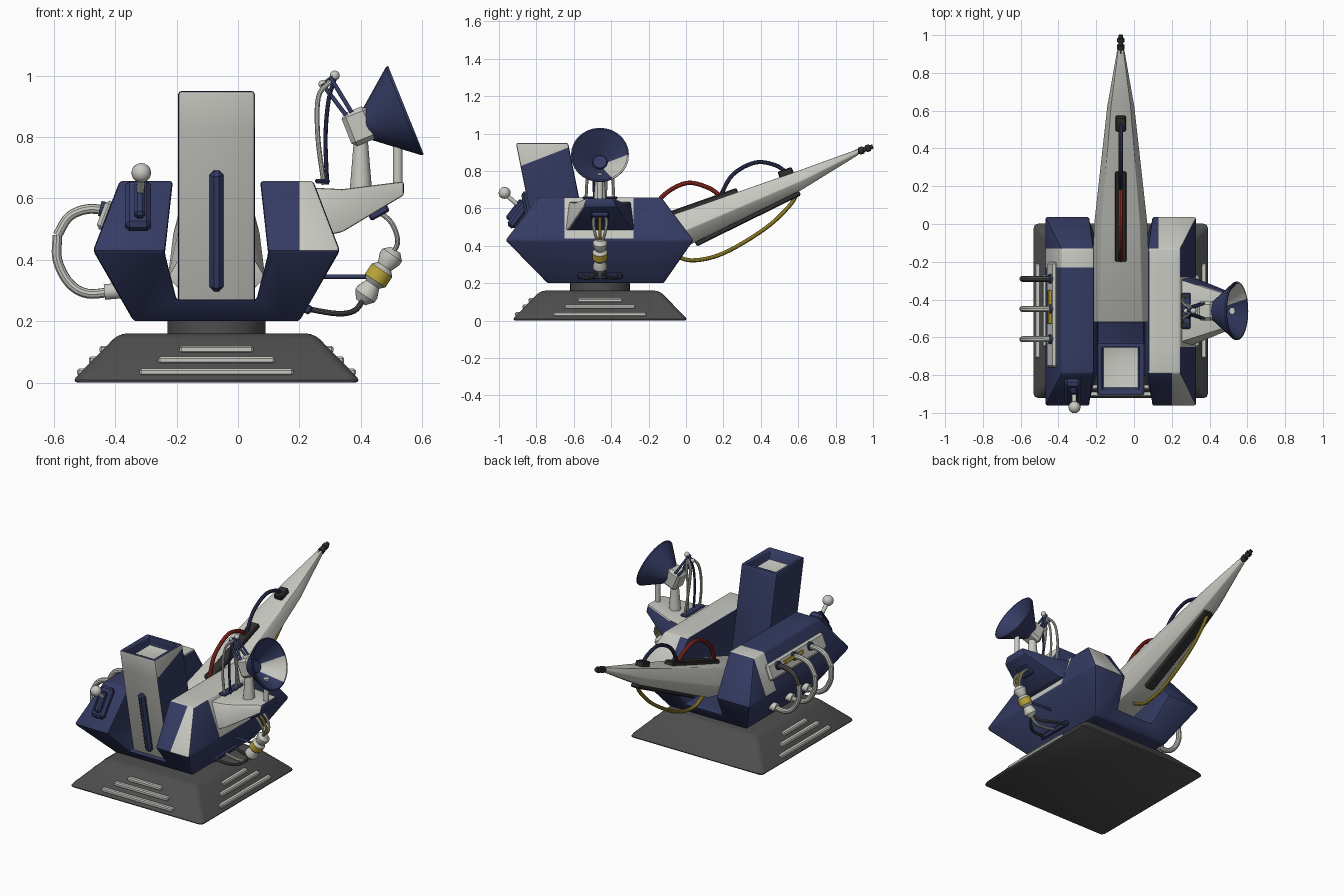
import bpy, bmesh, math
from mathutils import Vector as V, Matrix as M

if "Cube" in bpy.data.objects:
    bpy.data.objects.remove(bpy.data.objects["Cube"])

CX, CY = -0.07, -0.46


def mat(name, *rgb):
    m = bpy.data.materials.new(name)
    m.diffuse_color = (*rgb, 1)
    m.use_nodes = True
    m.node_tree.nodes["Principled BSDF"].inputs["Base Color"].default_value = m.diffuse_color
    return m


NAVY = mat("navy", .035, .044, .125)
LIGHT = mat("light grey", .58, .58, .54)
DARK = mat("dark grey", .075, .075, .075)
BLACK = mat("near black", .03, .03, .03)
RED = mat("red", .36, .03, .02)
YELLOW = mat("yellow", .5, .38, .04)


def make(name, bm, mats, bevel=0, planes=(), rule=None, seg=2):
    """Bevel, cut paint lines, colour by rule and link the object."""
    bmesh.ops.recalc_face_normals(bm, faces=bm.faces)
    if bevel:
        es = [e for e in bm.edges if e.is_manifold and e.calc_face_angle(0) > .3]
        bmesh.ops.bevel(bm, geom=es, offset=bevel, segments=seg, affect='EDGES', profile=.5, clamp_overlap=True)
    for co, no in planes:
        bmesh.ops.bisect_plane(bm, geom=bm.verts[:] + bm.edges[:] + bm.faces[:], plane_co=co, plane_no=no)
    bm.normal_update()
    if rule:
        for f in bm.faces:
            f.material_index = rule(f.calc_center_median(), f.normal)
    for f in bm.faces:
        f.smooth = True
    me = bpy.data.meshes.new(name)
    bm.to_mesh(me)
    bm.free()
    for m in mats:
        me.materials.append(m)
    me.set_sharp_from_angle(angle=math.radians(32))
    ob = bpy.data.objects.new(name, me)
    bpy.context.collection.objects.link(ob)
    return ob


def loft_bm(rings, closed_caps=True):
    bm = bmesh.new()
    rs = [[bm.verts.new(p) for p in r] for r in rings]
    n = len(rs[0])
    for a, b in zip(rs, rs[1:]):
        for i in range(n):
            bm.faces.new((a[i], a[(i + 1) % n], b[(i + 1) % n], b[i]))
    if closed_caps:
        bm.faces.new(rs[0])
        bm.faces.new(rs[-1])
    return bm


def rect(x0, x1, y0, y1, z):
    return [(x0, y0, z), (x1, y0, z), (x1, y1, z), (x0, y1, z)]


def box(name, c, size, m, rot=None, bevel=.006):
    bm = bmesh.new()
    bmesh.ops.create_cube(bm, size=1)
    r = rot.to_4x4() if rot else M()
    bm.transform(M.Translation(c) @ r @ M.Diagonal((*size, 1)))
    return make(name, bm, [m], bevel, seg=1)


def lathe(name, o, axis, prof, mats, idx=None, n=20):
    """Turn (radius, distance) points round an axis; idx gives a colour per band."""
    q = V(axis).normalized().to_track_quat('Z', 'Y')
    rings = [[V(o) + q @ V((max(r, 1e-4) * math.cos(6.28319 * k / n), max(r, 1e-4) * math.sin(6.28319 * k / n), t))
              for k in range(n)] for r, t in prof]
    bm = loft_bm(rings)
    bm.faces.ensure_lookup_table()
    for j, k in enumerate(idx or []):
        for i in range(n):
            bm.faces[j * n + i].material_index = k
    return make(name, bm, mats)


def rod(name, a, b, r1, m, r2=None, n=14):
    d = V(b) - V(a)
    return lathe(name, a, d, [(r1, 0), (r1 if r2 is None else r2, d.length)], [m], n=n)


def ball(name, c, r, m):
    pr = [(r * math.sin(math.pi * i / 10), -r * math.cos(math.pi * i / 10)) for i in range(11)]
    return lathe(name, c, (0, 0, 1), pr, [m], n=16)


def tube(name, pts, r, m, n=10, per=6):
    """Round cable through points, smoothed with a Catmull-Rom curve."""
    p = [V(q) for q in pts]
    p = [2 * p[0] - p[1]] + p + [2 * p[-1] - p[-2]]
    path = []
    for i in range(1, len(p) - 2):
        a, b, c, d = p[i - 1:i + 3]
        for k in range(per):
            t = k / per
            path.append(.5 * (2 * b + (c - a) * t + (2 * a - 5 * b + 4 * c - d) * t * t
                              + (3 * b - a - 3 * c + d) * t ** 3))
    path.append(p[-2])
    rings, u = [], None
    for i, q in enumerate(path):
        t = (path[min(i + 1, len(path) - 1)] - path[max(i - 1, 0)]).normalized()
        u = t.orthogonal() if u is None else u - t * u.dot(t)
        u.normalize()
        w = t.cross(u)
        rings.append([q + r * (u * math.cos(6.28319 * k / n) + w * math.sin(6.28319 * k / n)) for k in range(n)])
    return make(name, loft_bm(rings), [m])


# base with vent bars on the front, left and right
sq = lambda h, z: rect(CX - h, CX + h, CY - h, CY + h, z)
make("base", loft_bm([sq(.475, 0), sq(.318, .16)]), [DARK], .025, seg=3)
for a in (0, 90, -90):
    R = M.Rotation(math.radians(a), 3, 'Z')
    for half, z in ((.12, .108), (.19, .073), (.25, .034)):
        box("base_vent", V((CX, CY, z)) + R @ V((0, -(.462 - z * .98), 0)), (2 * half, .05, .024), LIGHT, R)
rod("turntable_neck", (CX, CY, .14), (CX, CY, .22), .16, DARK, n=32)

# body: two pods joined below a channel
hull = lambda hx, y0, y1, z: rect(CX - hx, CX + hx, y0, y1, z)
body = make("raw_body", loft_bm([hull(.27, -.74, -.12, .2), hull(.402, -.965, .04, .43),
                                 hull(.315, -.79, -.13, .657)]), [NAVY])
chan = [(-.13, .27), (.13, .27), (.168, .42), (.135, .72), (-.135, .72), (-.168, .42)]
cutter = make("channel_cutter", loft_bm([[(CX + x, y, z) for x, z in chan] for y in (-1.3, .4)]), [NAVY])
cutter.hide_render = True
mod = body.modifiers.new("cut", 'BOOLEAN')
mod.object, mod.operation, mod.solver = cutter, 'DIFFERENCE', 'EXACT'
bpy.context.view_layer.update()
bm = bmesh.new()
bm.from_object(body, bpy.context.evaluated_depsgraph_get())
for o in (body, cutter):
    bpy.data.objects.remove(o)


def body_paint(c, n):
    if n.z < .2 or c.z < .43:
        return 0
    if c.x < CX:
        return int(-.23 < c.y < -.13 and n.z > .3)
    if n.z > .9:
        return int(c.z > .6)
    if n.y < -.3:
        return int(c.x > .2)
    if n.y > .3:
        return int(c.x > .13)
    return int(n.x > .3 and -.65 < c.y < -.28)


make("body", bm, [NAVY, LIGHT], .014, [((.2, 0, 0), (1, 0, 0)), ((.13, 0, 0), (1, 0, 0))]
     + [((0, y, 0), (0, 1, 0)) for y in (-.65, -.28, -.23, -.13)], body_paint)

# leaning stack with hollow top
def stk(i, z, s=0):
    y = -.91 + .2 * (.95 - z)
    return rect(-.195 + i, .055 - i, y + i, y + .28 - i, z)


make("stack", loft_bm([stk(0, .26), stk(0, .95), stk(.025, .95), stk(.03, .89)]), [NAVY, LIGHT], .012,
     [((0, -.9, .82), (0, -.36, .93))],
     lambda c, n: int((n.y < -.8 and c.y < -.75) or (n.z > .8 and c.z < .93)
                      or (n.x > .6 and c.x > .04 and c.z > .82 + (c.y + .9) * .387)))
lean = M.Rotation(math.atan(.2), 3, 'X')
box("stack_front_rib", (CX, -.82, .495), (.046, .05, .40), NAVY, lean, .015)

# tapered barrel
def brl(y, zt, zb, w):
    zm = zb + .45 * (zt - zb)
    return [(CX + k * w, y, z) for k, z in ((-.72, zt), (.72, zt), (1, zm), (.6, zb), (-.6, zb), (-1, zm))]


make("barrel", loft_bm([brl(-.52, .415, .28, .16), brl(0, .59, .395, .142), brl(.62, .808, .70, .073),
                        brl(.92, .917, .885, .02)]), [LIGHT], .004)
tip = V((0, .09, .032))
lathe("barrel_tip", (CX, .905, .898), tip, [(.014, 0), (.014, .02), (.02, .022), (.02, .045), (.013, .047),
      (.013, .06), (.019, .062), (.019, .082), (.012, .084), (.012, .1)], [BLACK], n=12)
up = M.Rotation(math.atan(.353), 3, 'X')
box("barrel_top_mount", (CX, .04, .61), (.06, .5, .035), BLACK, up)
box("barrel_end_mount", (CX, .535, .785), (.055, .08, .05), BLACK, up)
box("barrel_lower_plate", (CX, .33, .547), (.06, .62, .03), BLACK, M.Rotation(math.atan(.492), 3, 'X'))
yz = lambda pts: [(CX, y, z) for y, z in pts]
tube("red_cable", yz([(-.19, .53), (-.13, .66), (0, .735), (.12, .71), (.19, .66)]), .012, RED)
tube("navy_cable", yz([(.18, .66), (.25, .78), (.37, .845), (.48, .83), (.55, .78)]), .011, NAVY)
tube("yellow_cable", yz([(-.08, .36), (.03, .322), (.2, .36), (.42, .49), (.55, .61), (.6, .69)]), .011, YELLOW)

# left pod: side panel and looped pipes
tilt = M.Rotation(math.atan2(.087, .227), 3, 'Y')
box("pipe_panel", (-.432, -.48, .545), (.03, .56, .1), LIGHT, tilt, .012)
box("panel_stripe", (-.441, -.44, .562), (.03, .18, .02), YELLOW, tilt, .002)
for y in (-.29, -.45, -.61):
    top = DARK if y > -.3 else LIGHT
    xz = lambda pts: [(x, y, z) for x, z in pts]
    tube("pipe_upper", xz([(-.42, .56), (-.49, .565), (-.55, .54), (-.588, .48)]), .016, top)
    tube("pipe_lower", xz([(-.588, .48), (-.588, .40), (-.55, .325), (-.49, .29), (-.40, .297)]), .016, LIGHT)
    rod("pipe_socket", (-.40, y, .555), (-.45, y, .567), .026, NAVY)
    rod("pipe_socket", (-.38, y, .30), (-.435, y, .295), .026, LIGHT)

# left pod: front plate and ball antenna
slope = M.Rotation(-math.atan2(.17, .225), 3, 'X')
box("antenna_plate", (-.325, -.885, .575), (.085, .05, .19), NAVY, slope, .015)
box("antenna_rib", (-.32, -.912, .59), (.035, .04, .13), NAVY, slope, .01)
rod("antenna_rod", (-.318, -.89, .61), (-.315, -.97, .68), .012, LIGHT)
ball("antenna_ball", (-.315, -.97, .683), .032, LIGHT)

# right bracket
def brk(x, h, z0, z1):
    return [(x, CY - h, z0), (x, CY + h, z0), (x, CY + h * .8, z1), (x, CY - h * .8, z1)]


make("bracket", loft_bm([brk(.24, .21, .47, .635), brk(.34, .17, .49, .63), brk(.54, .09, .61, .655)]),
     [NAVY, LIGHT], .008, rule=lambda c, n: int(n.y < -.25 and n.x < .9 or n.z > .6))
box("bracket_box", (.455, CY, .56), (.07, .09, .04), NAVY, M.Rotation(-.5, 3, 'Y'))

# dish on its pedestal
ax = V((.928, 0, .374))
rod("dish_pedestal", (.40, CY, .63), (.40, CY, .80), .036, LIGHT, .022)
box("dish_mount", (.395, CY, .835), (.09, .10, .115), LIGHT, M.Rotation(-.38, 3, 'Y'), .015)
rod("dish_post", (.52, CY, .62), (.52, CY, .79), .016, LIGHT)
rim = V((.547, CY, .887))
dish = lathe("dish", rim, ax, [(0, -.15), (.04, -.15), (.155, -.008), (.155, 0), (.147, 0), (.04, -.11), (.036, -.10),
                               (0, -.10)], [NAVY, LIGHT], n=28)
for f in dish.data.polygons:  # pale wedge inside the dish
    d = f.center - rim
    if f.normal.dot(ax) > .3 and .07 < (d - ax * d.dot(ax)).length and -55 < math.degrees(math.atan2(d.z + .03, d.y)) < 8:
        f.material_index = 1

# feed antenna behind the dish
ball("feed_ball", (.315, CY, 1.0), .016, LIGHT)
ball("feed_ball", (.275, CY, .972), .013, LIGHT)
rod("feed_link", (.315, CY, 1.0), (.275, CY, .972), .006, NAVY)
for s in (-1, 1):
    rod("feed_strut", (.37, CY + s * .04, .88), (.30, CY + s * .01, .995), .007, NAVY)
    rod("feed_strut", (.36, CY + s * .04, .86), (.275, CY + s * .015, .972), .007, NAVY)
    tube("feed_cable", [(.30, CY + s * .01, .98), (.262, CY + s * .04, .93), (.26, CY + s * .065, .8),
                        (.28, CY + s * .075, .645)], .008, LIGHT)
    tube("feed_cable_inner", [(.315, CY, .99), (.295, CY + s * .03, .92), (.285, CY + s * .035, .8),
                              (.29, CY + s * .03, .645)], .007, (NAVY, LIGHT)[s > 0])
box("feed_cable_plate", (.275, CY, .656), (.05, .19, .015), NAVY)

# hanging insulator and its cables
o, d = V((.405, CY, .27)), V((.1, 0, .15))
lathe("insulator", o, d, [(.018, -.01), (.038, .015), (.038, .03), (.026, .06), (.04, .075), (.04, .115), (.026, .13),
                          (.038, .16), (.038, .175), (.018, .195)], [LIGHT, YELLOW], [0, 0, 0, 0, 1, 0, 0, 0, 0])
for s in (-1, 0, 1):
    tube("insulator_upper_cable", [(.455, CY + s * .03, .56), (.50, CY + s * .035, .52), (.52, CY + s * .025, .46),
                                   (.50, CY + s * .008, .415)], .008, (YELLOW if s == 0 else LIGHT))
    tube("insulator_lower_cable", [(.41, CY + s * .008, .275), (.38, CY + s * .04, .235), (.32, CY + s * .08, .225),
                                   (.20, CY + s * .1, .245)], .009, (DARK if s else LIGHT))
rod("cable_stay", (.24, CY + .03, .345), (.43, CY + .02, .345), .007, NAVY)
box("cable_plate", (.225, CY, .24), (.03, .24, .03), NAVY, M.Rotation(.52, 3, 'Y'))
